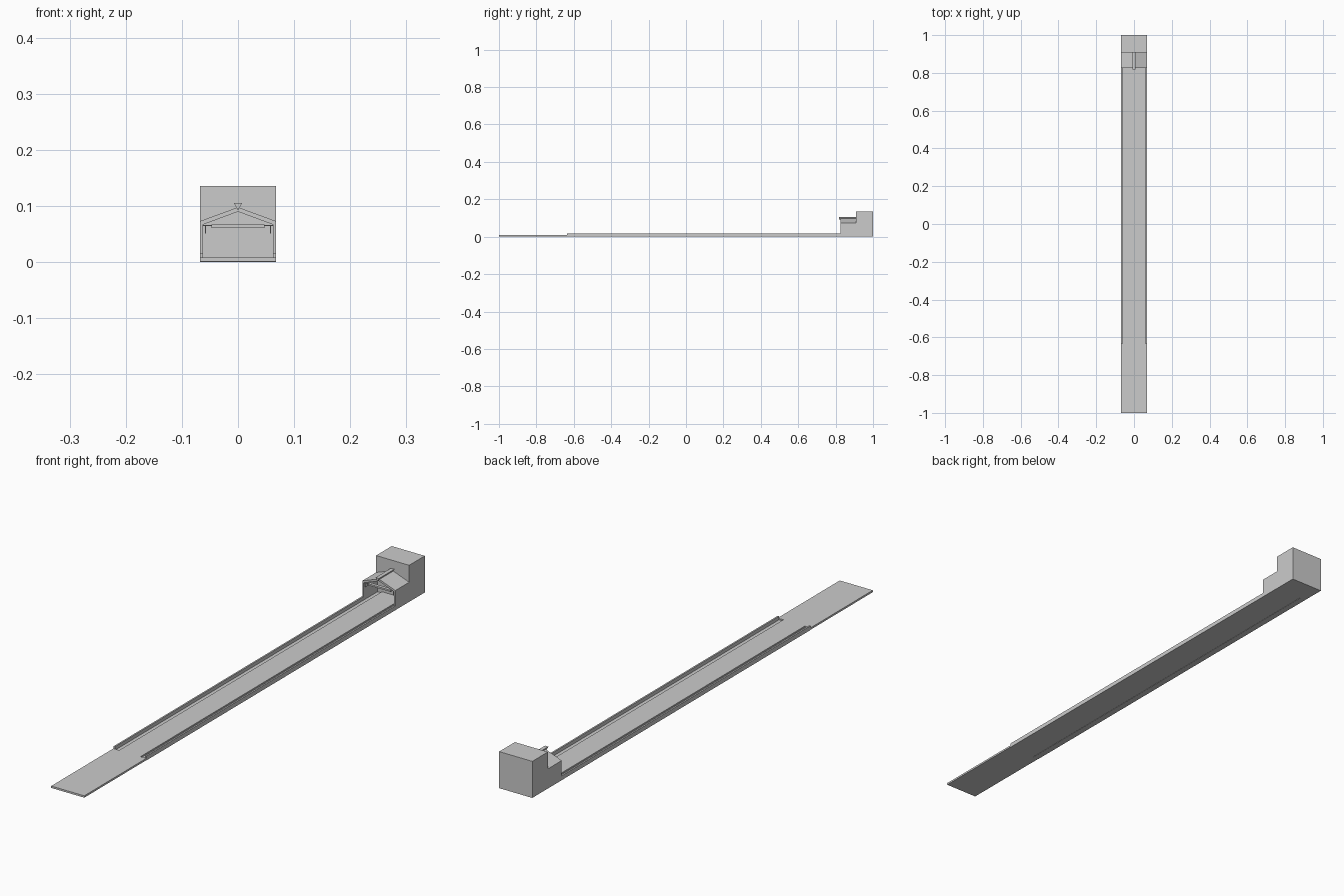
import bpy, bmesh

if "Cube" in bpy.data.objects:
    bpy.data.objects.remove(bpy.data.objects["Cube"])

W = 0.068            # half width of the lane
GUTTER_Y = (-0.635, 0.91)


def prism(name, profile, y0, y1):
    """Extrude an (x, z) profile from y0 to y1."""
    bm = bmesh.new()
    face = bm.faces.new([bm.verts.new((x, y0, z)) for x, z in profile])
    ext = bmesh.ops.extrude_face_region(bm, geom=[face])
    moved = [v for v in ext["geom"] if isinstance(v, bmesh.types.BMVert)]
    bmesh.ops.translate(bm, verts=moved, vec=(0, y1 - y0, 0))
    bmesh.ops.recalc_face_normals(bm, faces=bm.faces)
    mesh = bpy.data.meshes.new(name)
    bm.to_mesh(mesh)
    bm.free()
    ob = bpy.data.objects.new(name, mesh)
    bpy.context.collection.objects.link(ob)
    return ob


def box(name, x0, x1, y0, y1, z0, z1):
    return prism(name, [(x0, z0), (x1, z0), (x1, z1), (x0, z1)], y0, y1)


def mirror_x(ob):
    ob.modifiers.new("mirror", 'MIRROR').use_axis[0] = True
    return ob


# Approach floor and raised lane bed
box("approach", -W, W, -1, GUTTER_Y[0], 0.001, 0.008)
box("lane", -0.044, 0.044, *GUTTER_Y, 0.001, 0.008)

# Gutter channels with a raised outer rail on each side
mirror_x(prism("gutter", [(0.044, 0), (W, 0), (W, 0.016), (0.062, 0.016),
                          (0.062, 0.003), (0.044, 0.003)], *GUTTER_Y))

# Hollow gabled housing: walls and pitched roof in one profile
half = [(W, 0), (W, 0.073), (0, 0.098)]
inner = [(0.062, 0), (0.062, 0.067), (0, 0.09)]
outline = half + [(-x, z) for x, z in half[1::-1]]
opening = inner + [(-x, z) for x, z in inner[1::-1]]
prism("housing", outline + opening[::-1], 0.827, 0.91)

# Wedge-shaped ridge beam
prism("ridge_beam", [(0, 0.092), (0.007, 0.105), (-0.007, 0.105)], 0.818, 0.908)

# Sweep bar hung on a rod with two side arms
box("sweep_bar", -0.047, 0.047, 0.83, 0.842, 0.061, 0.067)
box("sweep_rod", -0.062, 0.062, 0.834, 0.838, 0.064, 0.066)
mirror_x(box("sweep_arm", 0.057, 0.059, 0.83, 0.842, 0.051, 0.066))

# Tall machine block at the end
box("machine_block", -W, W, 0.908, 1, 0, 0.136)
